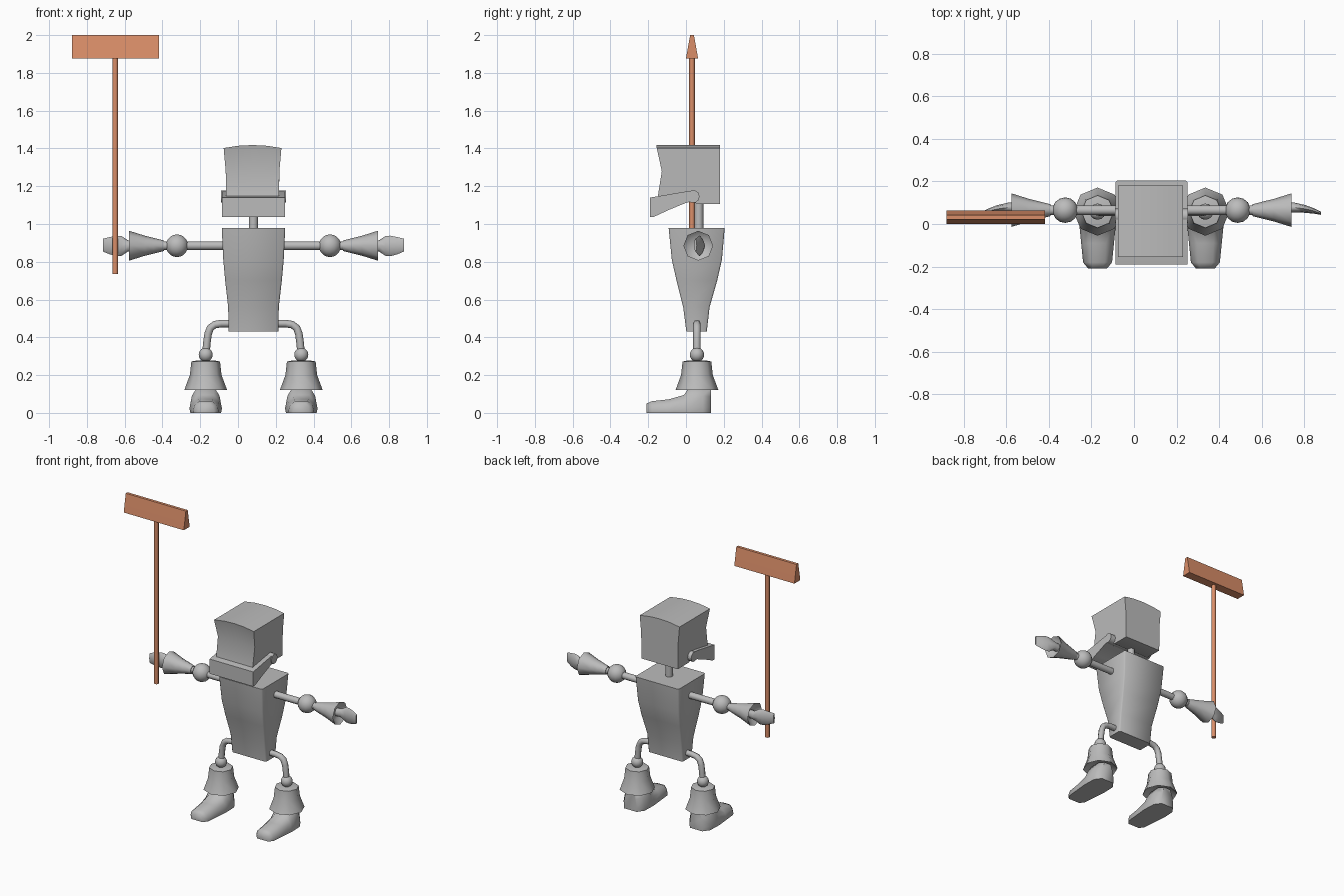
import bpy, bmesh, math
from mathutils import Vector

if "Cube" in bpy.data.objects:
    bpy.data.objects.remove(bpy.data.objects["Cube"])

CX = 0.082          # symmetry plane of the figure


def material(name, rgb):
    m = bpy.data.materials.new(name)
    m.diffuse_color = (*rgb, 1)
    m.use_nodes = True
    m.node_tree.nodes["Principled BSDF"].inputs["Base Color"].default_value = m.diffuse_color
    return m


GREY = material("grey", (0.5, 0.5, 0.5))
BROWN = material("copper brown", (0.7, 0.27, 0.14))


def finish(name, bm, mat, angle=60):
    bmesh.ops.recalc_face_normals(bm, faces=bm.faces)
    me = bpy.data.meshes.new(name)
    bm.to_mesh(me)
    bm.free()
    me.materials.append(mat)
    ob = bpy.data.objects.new(name, me)
    bpy.context.collection.objects.link(ob)
    bpy.ops.object.select_all(action='DESELECT')
    ob.select_set(True)
    bpy.context.view_layer.objects.active = ob
    bpy.ops.object.shade_smooth_by_angle(angle=math.radians(angle))
    return ob


def loft(name, rings, mat=GREY, angle=60):
    """Skin a list of equal-length point rings and cap both ends."""
    bm = bmesh.new()
    vs = [[bm.verts.new(p) for p in r] for r in rings]
    n = len(vs[0])
    for a, b in zip(vs, vs[1:]):
        for i in range(n):
            j = (i + 1) % n
            bm.faces.new((a[i], a[j], b[j], b[i]))
    bm.faces.new(vs[0])
    bm.faces.new(vs[-1])
    return finish(name, bm, mat, angle)


def circle(c, axis, r, n=8):
    """Ring of n points around an axis; first point lies along y (or x)."""
    axis = Vector(axis).normalized()
    u = Vector((0, 1, 0)) if abs(axis.y) < 0.9 else Vector((1, 0, 0))
    v = axis.cross(u).normalized()
    return [Vector(c) + r * (math.cos(t) * u + math.sin(t) * v)
            for t in (2 * math.pi * i / n for i in range(n))]


def rod(name, a, b, r, mat=GREY, n=10):
    d = Vector(b) - Vector(a)
    return loft(name, [circle(a, d, r, n), circle(b, d, r, n)], mat)


def ball(name, c, r):
    bm = bmesh.new()
    bmesh.ops.create_uvsphere(bm, u_segments=14, v_segments=10, radius=r)
    bmesh.ops.translate(bm, verts=bm.verts, vec=c)
    return finish(name, bm, GREY)


def box_ring(x0, x1, y0, y1, z, c=0.008):
    """Rectangle with clipped corners."""
    return [(x0 + c, y0, z), (x1 - c, y0, z), (x1, y0 + c, z), (x1, y1 - c, z),
            (x1 - c, y1, z), (x0 + c, y1, z), (x0, y1 - c, z), (x0, y0 + c, z)]


# Torso: tapered box
loft("torso", [box_ring(CX - w, CX + w, y0, y1, z) for w, y0, y1, z in (
    (0.132, 0.002, 0.11, 0.43), (0.134, -0.015, 0.125, 0.56),
    (0.150, -0.05, 0.165, 0.70), (0.160, -0.075, 0.19, 0.81),
    (0.168, -0.092, 0.205, 0.98))])
rod("neck", (CX, 0.068, 0.96), (CX, 0.068, 1.15), 0.024)

# Head: side profile swept across, waisted slightly, crowned on top
head_profile = [(-0.155, 1.402), (-0.128, 1.28), (-0.15, 1.14), (0.0, 1.14),
                (0.06, 1.105), (0.18, 1.105), (0.18, 1.28), (0.18, 1.402)]


def head_slice(f):
    ring = []
    for y, z in head_profile:
        w = 0.140 if z < 1.25 else 0.142 if z < 1.35 else 0.153
        crown = 0.016 * (1 - f * f) if z > 1.35 else 0
        ring.append((CX - 0.005 + f * w, y, z + crown))
    return ring


loft("head", [head_slice(f) for f in (-1, -0.5, 0, 0.5, 1)])

# Jaw: wide slab sloping down to the front, on a hinge pin
jaw_profile = [(-0.19, 1.14), (0.0, 1.172), (0.045, 1.172), (0.055, 1.125),
               (0.0, 1.112), (-0.09, 1.075), (-0.17, 1.038), (-0.19, 1.038)]
loft("jaw", [[(CX + s * 0.168, y, z) for y, z in jaw_profile] for s in (-1, 1)])
rod("jaw_hinge", (CX - 0.172, 0.038, 1.145), (CX + 0.172, 0.038, 1.145), 0.034)


for s, side in ((-1, "right"), (1, "left")):
    def at(d, y, z):
        return (CX + s * d, y, z)

    # Arm: rod, elbow ball, flared hollow cuff
    AY, AZ = 0.065, 0.885
    rod(side + "_arm", at(0.15, AY, AZ), at(0.50, AY, AZ), 0.023)
    ball(side + "_elbow", at(0.405, AY, AZ), 0.06)
    loft(side + "_sleeve", [circle(at(d, AY, AZ), (s, 0, 0), r) for d, r in (
        (0.475, 0.028), (0.53, 0.042), (0.575, 0.053), (0.658, 0.079),
        (0.630, 0.050))])

    # Hand: thin curved mitten (distance, y, z centre, half depth, half height)
    loft(side + "_hand", [
        [at(d, y + hy * math.cos(t), z + hz * math.sin(t))
         for t in (k * math.pi / 4 for k in range(8))]
        for d, y, z, hy, hz in (
            (0.61, 0.07, 0.885, 0.025, 0.028), (0.665, 0.078, 0.884, 0.024, 0.030),
            (0.70, 0.074, 0.884, 0.020, 0.053), (0.725, 0.070, 0.884, 0.018, 0.054),
            (0.76, 0.062, 0.885, 0.013, 0.046), (0.796, 0.050, 0.888, 0.007, 0.034))])

    # Leg: bent tube leaving the hip and turning down to the ankle ball
    LD, LY = 0.253, 0.058
    path = [Vector(at(d, LY, z)) for d, z in (
        (0.11, 0.473), (0.17, 0.473), (0.205, 0.467), (0.228, 0.45),
        (0.24, 0.42), (0.247, 0.37), (LD, 0.30))]
    loft(side + "_leg", [
        circle(p, path[min(i + 1, 6)] - path[max(i - 1, 0)], 0.02)
        for i, p in enumerate(path)])
    ball(side + "_knee", at(LD, LY, 0.308), 0.038)

    # Trouser cuff: eight-sided hollow bell
    loft(side + "_cuff", [circle(at(LD, LY, z), (0, 0, 1), r) for z, r in (
        (0.278, 0.045), (0.272, 0.076), (0.20, 0.084), (0.122, 0.113),
        (0.150, 0.075))])

    # Shoe: low toe rising into the ankle (y, half width, height)
    loft(side + "_shoe", [
        [at(LD + w * a, y, h * b) for a, b in (
            (-0.96, 0), (0.96, 0), (1, 0.2), (0.86, 0.65), (0.5, 1),
            (-0.5, 1), (-0.86, 0.65), (-1, 0.2))]
        for y, w, h in (
            (-0.208, 0.045, 0.05), (-0.18, 0.068, 0.062), (-0.09, 0.077, 0.072),
            (-0.01, 0.085, 0.095), (0.02, 0.085, 0.14), (0.09, 0.082, 0.14),
            (0.133, 0.05, 0.13))])

# Broom: long handle with a wedge-shaped head
rod("broom_handle", (-0.65, 0.032, 0.735), (-0.65, 0.032, 1.89), 0.015, BROWN, 8)
wedge = [(0.0, 1.875), (0.004, 1.90), (0.022, 2.0),
         (0.042, 2.0), (0.06, 1.90), (0.064, 1.875)]
loft("broom_head", [[(x, y, z) for y, z in wedge] for x in (-0.88, -0.417)], BROWN)
